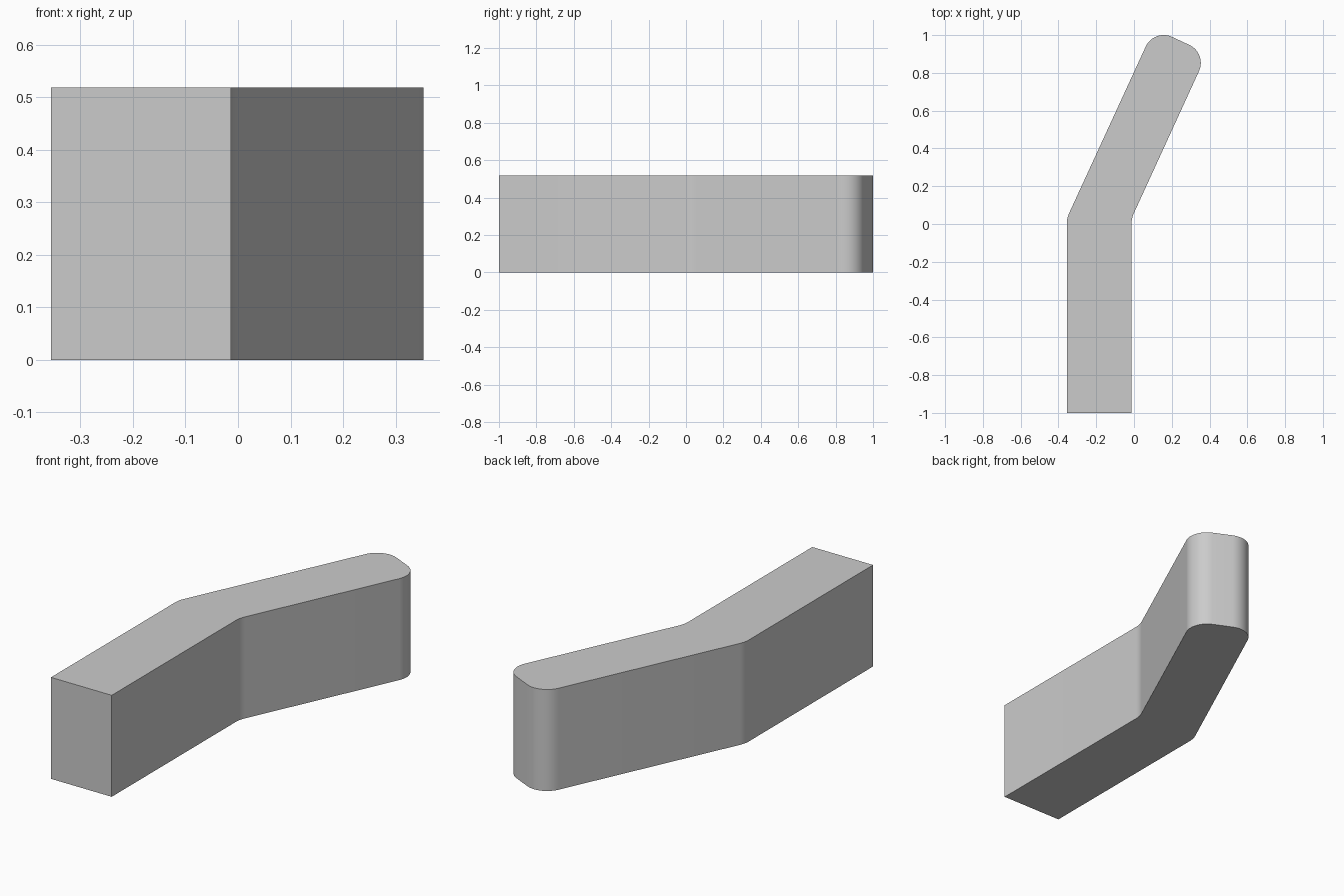
import bpy, bmesh, math
from mathutils import Vector

if "Cube" in bpy.data.objects:
    bpy.data.objects.remove(bpy.data.objects["Cube"])

HEIGHT = 0.518

# Outline corners seen from above: x, y, fillet radius, arc segments
CORNERS = [
    (-0.356, -1.0, 0, 0),
    (-0.013, -1.0, 0, 0),
    (-0.013, 0.03, 0.13, 6),
    (0.3875, 0.904, 0.105, 16),
    (0.106, 1.035, 0.105, 16),
    (-0.356, 0.03, 0.13, 6),
]


def rounded_outline(corners):
    """Replace each corner that has a radius with a tangent arc."""
    points = []
    for i, (x, y, r, n) in enumerate(corners):
        p = Vector((x, y))
        if not r:
            points.append(p)
            continue
        a = (Vector(corners[i - 1][:2]) - p).normalized()
        b = (Vector(corners[(i + 1) % len(corners)][:2]) - p).normalized()
        half = a.angle(b) / 2
        centre = p + (a + b).normalized() * (r / math.sin(half))
        start = p + a * (r / math.tan(half)) - centre
        end = p + b * (r / math.tan(half)) - centre
        sweep = math.pi - 2 * half
        for k in range(n + 1):
            t = k / n
            points.append(centre + (start * math.sin((1 - t) * sweep)
                                    + end * math.sin(t * sweep)) / math.sin(sweep))
    return points


# Bent bar: outline extruded upwards
bm = bmesh.new()
base = bm.faces.new([bm.verts.new((p.x, p.y, 0)) for p in rounded_outline(CORNERS)])
top = bmesh.ops.extrude_face_region(bm, geom=[base], use_keep_orig=True)
bmesh.ops.translate(bm, vec=(0, 0, HEIGHT),
                    verts=[g for g in top["geom"] if isinstance(g, bmesh.types.BMVert)])
bmesh.ops.recalc_face_normals(bm, faces=bm.faces)
mesh = bpy.data.meshes.new("bent_bar")
bm.to_mesh(mesh)
bm.free()
bar = bpy.data.objects.new("bent_bar", mesh)
bpy.context.collection.objects.link(bar)

# Smooth the rounded corners, keep the rims crisp
bpy.context.view_layer.objects.active = bar
bar.select_set(True)
bpy.ops.object.shade_smooth_by_angle(angle=math.radians(30))
